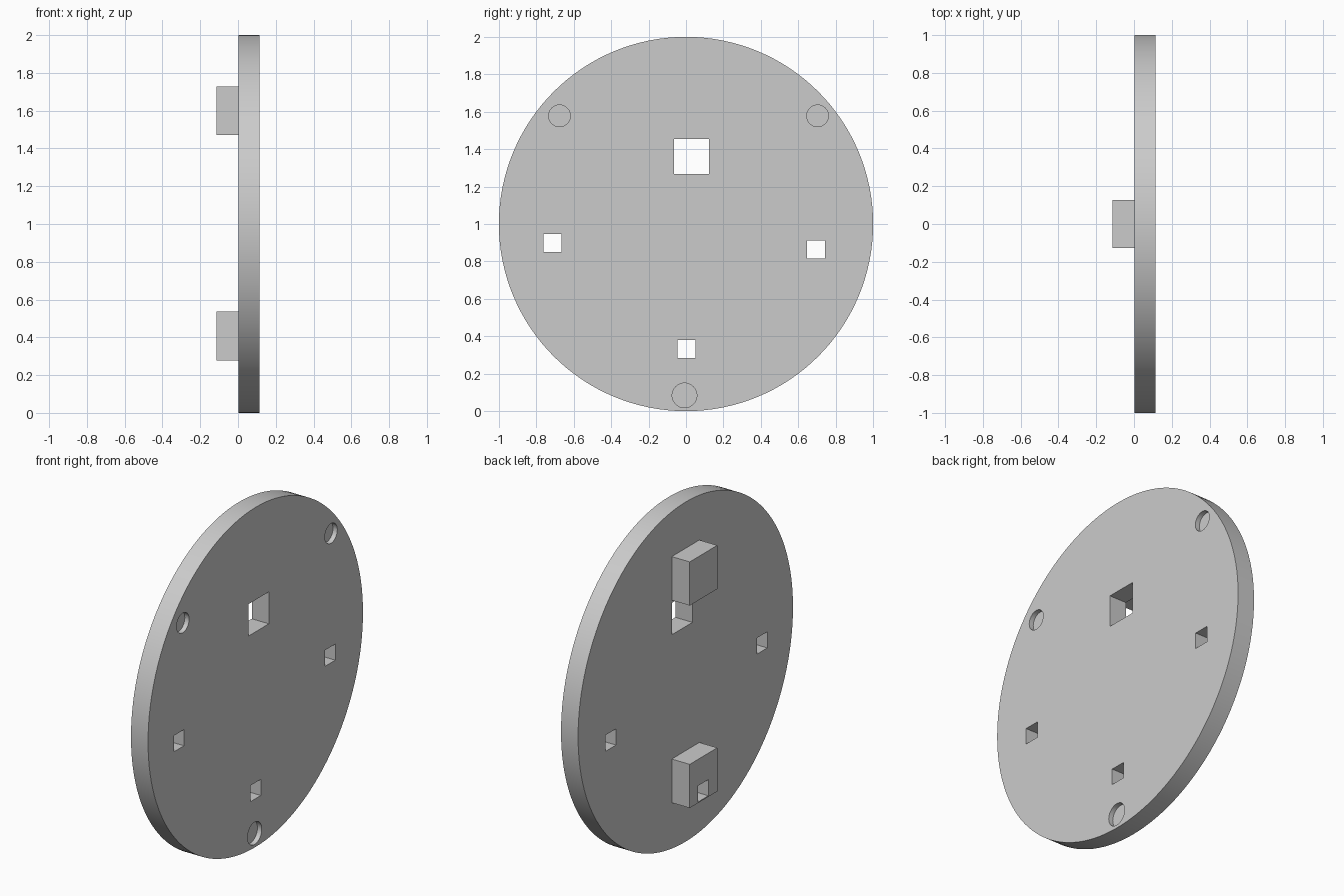
import bpy
import math

cube = bpy.data.objects.get("Cube")
if cube:
    bpy.data.objects.remove(cube, do_unlink=True)

BACK, SEAM, FACE = -0.114, 0.003, 0.114   # x planes of blocks and disc
POCKET_DEPTH = 0.028

grey = bpy.data.materials.new("light grey")
grey.use_nodes = True
COLOUR = (0.6, 0.6, 0.6, 1)
grey.diffuse_color = COLOUR
grey.node_tree.nodes["Principled BSDF"].inputs["Base Color"].default_value = COLOUR


def finish(name):
    obj = bpy.context.object
    obj.name = name
    obj.data.materials.append(grey)
    bpy.ops.object.transform_apply(location=True, rotation=True, scale=True)
    return obj


def box(name, x0, x1, y, z, width, height):
    bpy.ops.mesh.primitive_cube_add(size=1, location=((x0 + x1) / 2, y, z))
    bpy.context.object.scale = (x1 - x0, width, height)
    return finish(name)


def cylinder(name, x0, x1, y, z, radius, sides):
    bpy.ops.mesh.primitive_cylinder_add(
        vertices=sides, radius=radius, depth=x1 - x0,
        location=((x0 + x1) / 2, y, z), rotation=(0, math.pi / 2, 0))
    return finish(name)


def cut(target, cutter):
    cutter.hide_render = True
    mod = target.modifiers.new("cut", 'BOOLEAN')
    mod.operation = 'DIFFERENCE'
    mod.solver = 'EXACT'
    mod.object = cutter
    bpy.context.view_layer.objects.active = target
    bpy.ops.object.modifier_apply(modifier=mod.name)


# Main disc and the two blocks on its rear face
disc = cylinder("disc", SEAM, FACE, 0, 1, 1, 128)
upper_block = box("upper_block", BACK, SEAM, 0, 1.599, 0.256, 0.257)
lower_block = box("lower_block", BACK, SEAM, 0, 0.407, 0.256, 0.257)

# Square through holes: y, z, size
for y, z, size in ((0.03, 1.361, 0.188), (-0.713, 0.898, 0.095),
                   (0.695, 0.864, 0.095), (0.002, 0.332, 0.095)):
    cutter = box("hole_cutter", -0.3, 0.3, y, z, size, size)
    cut(disc, cutter)
    if z < 0.5:
        cut(lower_block, cutter)
    bpy.data.objects.remove(cutter, do_unlink=True)

# Shallow round pockets: y, z, radius
for y, z, radius in ((-0.676, 1.578, 0.058), (0.703, 1.578, 0.058),
                     (-0.008, 0.084, 0.066)):
    cutter = cylinder("pocket_cutter", FACE - POCKET_DEPTH, 0.3, y, z, radius, 48)
    cut(disc, cutter)
    bpy.data.objects.remove(cutter, do_unlink=True)

# Smooth rim with sharp edges
bpy.ops.object.select_all(action='DESELECT')
disc.select_set(True)
bpy.context.view_layer.objects.active = disc
bpy.ops.object.shade_smooth_by_angle(angle=math.radians(30))
